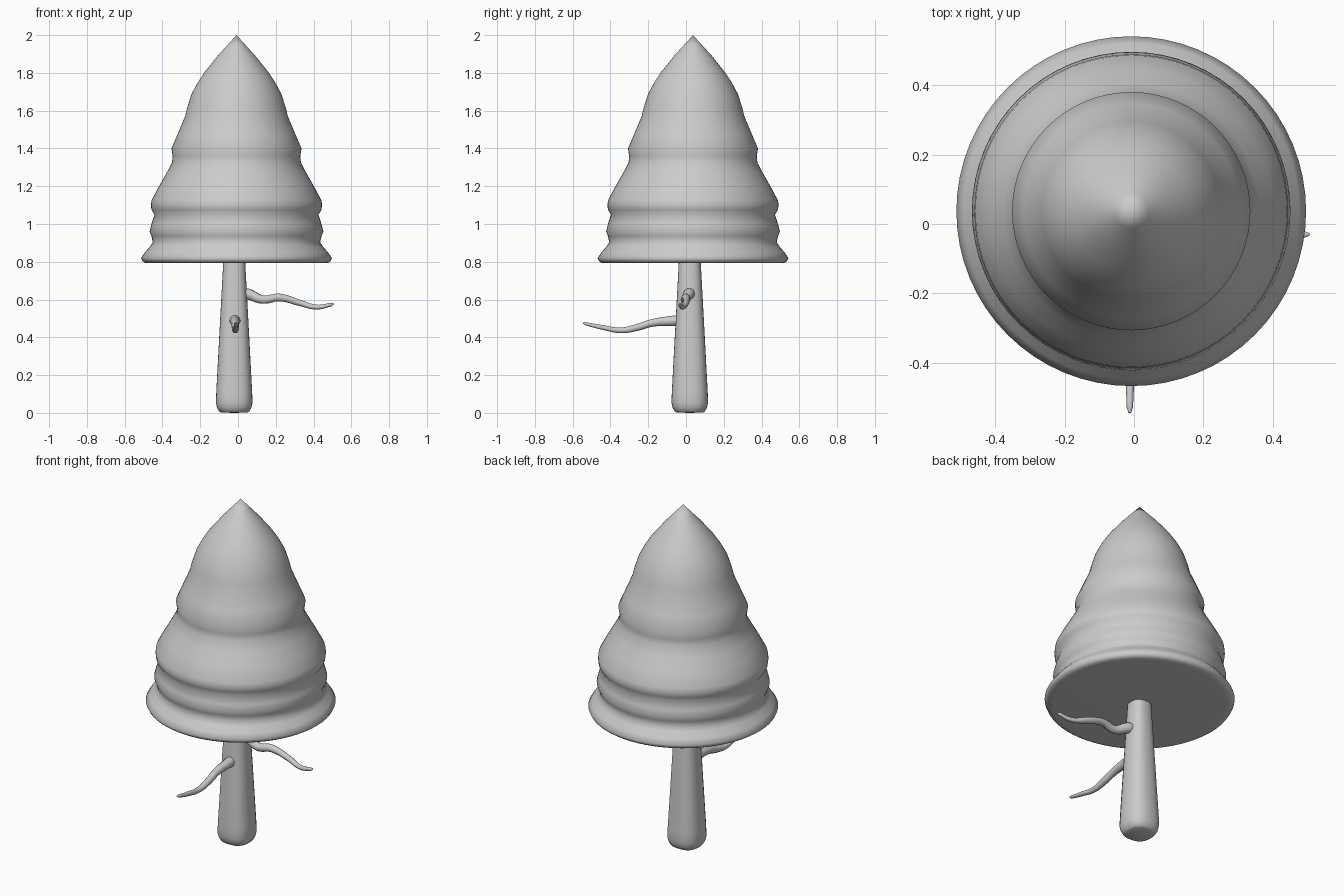
import bpy, bmesh, math

if "Cube" in bpy.data.objects:
    bpy.data.objects.remove(bpy.data.objects["Cube"])


def lathe(name, profile, centre, sides, squareness=0.0, angle=60):
    """Rings of (radius, z) around a vertical axis; zero radius makes a pole."""
    bm = bmesh.new()
    rings = []
    for r, z in profile:
        if r == 0:
            rings.append([bm.verts.new((centre[0], centre[1], z))])
            continue
        ring = []
        for i in range(sides):
            a = 2 * math.pi * i / sides
            k = r * (1 + squareness * (1 - math.cos(4 * a)) / 2)
            ring.append(bm.verts.new((centre[0] + k * math.cos(a),
                                      centre[1] + k * math.sin(a), z)))
        rings.append(ring)
    for low, high in zip(rings, rings[1:]):
        for i in range(sides):
            j = (i + 1) % sides
            if len(low) == 1:
                bm.faces.new((low[0], high[j], high[i]))
            elif len(high) == 1:
                bm.faces.new((low[i], low[j], high[0]))
            else:
                bm.faces.new((low[i], low[j], high[j], high[i]))
    bmesh.ops.recalc_face_normals(bm, faces=bm.faces[:])
    mesh = bpy.data.meshes.new(name)
    bm.to_mesh(mesh)
    bm.free()
    obj = bpy.data.objects.new(name, mesh)
    bpy.context.collection.objects.link(obj)
    bpy.ops.object.select_all(action='DESELECT')
    obj.select_set(True)
    bpy.context.view_layer.objects.active = obj
    bpy.ops.object.shade_smooth_by_angle(angle=math.radians(angle))
    return obj


def branch(name, points):
    """Tapering crooked tube through (x, y, z, radius) points."""
    curve = bpy.data.curves.new(name, 'CURVE')
    curve.dimensions = '3D'
    curve.bevel_depth = 1.0
    curve.bevel_resolution = 3
    curve.resolution_u = 6
    curve.use_fill_caps = True
    spline = curve.splines.new('BEZIER')
    spline.bezier_points.add(len(points) - 1)
    for bp, (x, y, z, r) in zip(spline.bezier_points, points):
        bp.co = (x, y, z)
        bp.radius = r
        bp.handle_left_type = bp.handle_right_type = 'AUTO'
    obj = bpy.data.objects.new(name, curve)
    bpy.context.collection.objects.link(obj)
    return obj


# Foliage: tiered cone with a flat underside
lathe("foliage", [
    (0, 0.795), (0.46, 0.793), (0.485, 0.795), (0.497, 0.803), (0.505, 0.82),
    (0.485, 0.85), (0.46, 0.878), (0.443, 0.903), (0.45, 0.935), (0.46, 0.96),
    (0.45, 1.0), (0.434, 1.05), (0.45, 1.075), (0.453, 1.1), (0.45, 1.125),
    (0.41, 1.20), (0.37, 1.27), (0.341, 1.325), (0.338, 1.36), (0.344, 1.40),
    (0.31, 1.48), (0.272, 1.57), (0.26, 1.62), (0.237, 1.69), (0.205, 1.75),
    (0.17, 1.803), (0.10, 1.89), (0.05, 1.945), (0, 2.0),
], (-0.008, 0.037), 64)

# Trunk: tapering, softly squared
lathe("trunk", [
    (0, 0), (0.07, 0.002), (0.08, 0.008), (0.091, 0.028), (0.097, 0.055),
    (0.095, 0.11), (0.078, 0.43), (0.058, 0.80), (0, 0.80),
], (-0.02, 0.02), 24, squareness=0.09)

# Bare twigs on the side and front
branch("side_branch", [
    (0.01, 0.018, 0.635, 0.028), (0.05, 0.016, 0.63, 0.030),
    (0.13, -0.005, 0.60, 0.023), (0.22, 0.0, 0.611, 0.021),
    (0.325, 0.0, 0.583, 0.017), (0.416, -0.018, 0.56, 0.013),
    (0.49, -0.03, 0.573, 0.010), (0.506, -0.03, 0.577, 0.004),
])
branch("front_branch", [
    (-0.016, 0.0, 0.492, 0.028), (-0.016, -0.06, 0.488, 0.029),
    (-0.016, -0.18, 0.476, 0.021), (-0.014, -0.26, 0.452, 0.019),
    (-0.014, -0.345, 0.437, 0.016), (-0.012, -0.44, 0.452, 0.013),
    (-0.012, -0.53, 0.472, 0.009), (-0.012, -0.545, 0.476, 0.004),
])
